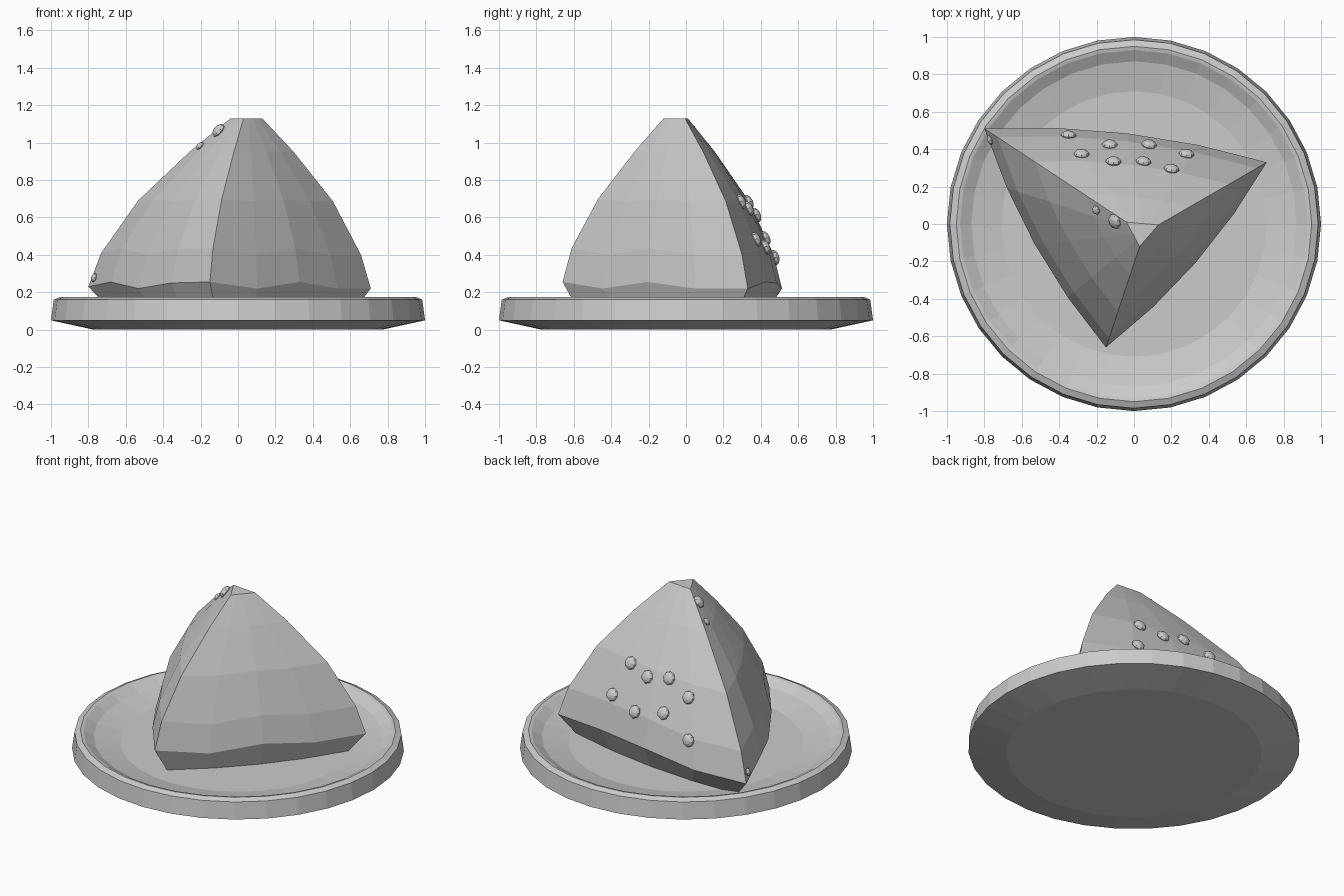
import bpy, bmesh, math
from mathutils import Vector
from mathutils.bvhtree import BVHTree

cube = bpy.data.objects.get("Cube")
if cube:
    bpy.data.objects.remove(cube, do_unlink=True)

grey = bpy.data.materials.new("plain grey")
grey.use_nodes = True
grey.diffuse_color = (0.6, 0.6, 0.6, 1)
grey.node_tree.nodes["Principled BSDF"].inputs["Base Color"].default_value = (0.6, 0.6, 0.6, 1)


def make_object(name, bm):
    bmesh.ops.recalc_face_normals(bm, faces=bm.faces[:])
    mesh = bpy.data.meshes.new(name)
    bm.to_mesh(mesh)
    mesh.materials.append(grey)
    obj = bpy.data.objects.new(name, mesh)
    bpy.context.collection.objects.link(obj)
    return obj


def loft(rings):
    """Skin closed rings of points and cap both ends."""
    bm = bmesh.new()
    loops = [[bm.verts.new(p) for p in ring] for ring in rings]
    for low, high in zip(loops, loops[1:]):
        n = len(low)
        for i in range(n):
            j = (i + 1) % n
            bm.faces.new((low[i], low[j], high[j], high[i]))
    bm.faces.new(loops[0])
    bm.faces.new(loops[-1])
    return bm


# Plate: turned profile with a raised rim and a sunken floor
SIDES = 32
profile = [(0.77, 0), (1.0, 0.05), (0.985, 0.16), (0.95, 0.175),
           (0.93, 0.17), (0.87, 0.135), (0.71, 0.1)]
make_object("plate", loft([
    [(r * math.sin(math.tau * i / SIDES), r * math.cos(math.tau * i / SIDES), z)
     for i in range(SIDES)] for r, z in profile]))

# Rice ball: rounded three-sided pyramid with a wavy lower edge
wide = [Vector(p) for p in ((-0.8, 0.51), (-0.15, -0.66), (0.71, 0.33))]
tip = [Vector(p) for p in ((-0.04, 0.01), (0.03, -0.12), (0.13, -0.005))]
wave = [0, 0.025, -0.01, 0.02, 0.025, -0.01, 0.025, -0.01, -0.01, 0.025, 0.02, -0.01]
SEGMENTS = 4
levels = [(0.84, 0.1, 0), (1, 0.23, 1), (0.91, 0.41, 1), (0.65, 0.69, 0.3),
          (0.29, 0.95, 0), (0, 1.13, 0)]


def rice_ring(t, z, waviness):
    corners = [a.lerp(b, t) for a, b in zip(tip, wide)]
    ring = []
    for side in range(3):
        a, b = corners[side], corners[(side + 1) % 3]
        along = (b - a).normalized()
        out = Vector((along.y, -along.x))
        for k in range(SEGMENTS):
            f = k / SEGMENTS
            p = a.lerp(b, f) + out * 0.065 * t * 4 * f * (1 - f)
            ring.append((p.x, p.y, z + waviness * wave[side * SEGMENTS + k]))
    return ring


rice = loft([rice_ring(*level) for level in levels])
make_object("rice_ball", rice)
surface = BVHTree.FromBMesh(rice)

# Seeds: flattened beads pressed into the sides
seeds = [(-0.35, 0.47), (-0.13, 0.42), (0.08, 0.42), (0.28, 0.37),
         (-0.28, 0.37), (-0.11, 0.33), (0.05, 0.33), (0.2, 0.29),
         (-0.1, 0.015), (-0.2, 0.075), (-0.765, 0.45)]
for number, (x, y) in enumerate(seeds):
    spot, normal, _, _ = surface.ray_cast(Vector((x, y, 2)), Vector((0, 0, -1)))
    if spot is None:
        continue
    size = 0.042 if number < 9 else 0.025
    bm = bmesh.new()
    bmesh.ops.create_uvsphere(bm, u_segments=8, v_segments=6, radius=size)
    seed = make_object("seed_%d" % (number + 1), bm)
    seed.scale = (1, 1, 0.6)
    seed.rotation_euler = normal.to_track_quat('Z', 'Y').to_euler()
    seed.location = spot + normal * 0.004
